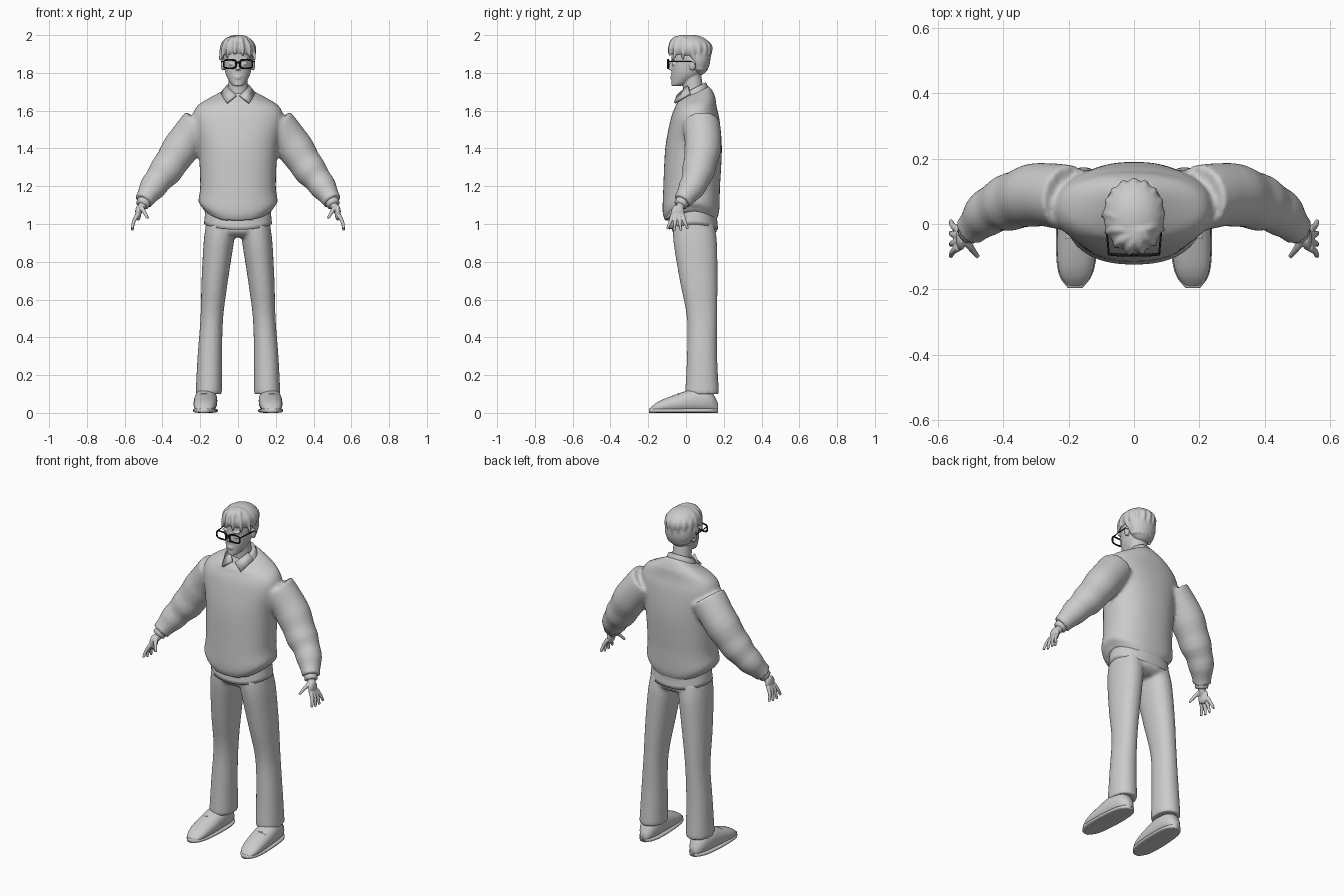
import bpy, bmesh, math
from mathutils import Matrix, Vector

if "Cube" in bpy.data.objects:
    bpy.data.objects.remove(bpy.data.objects["Cube"], do_unlink=True)

AXIS_X, AXIS_Y, AXIS_Z = Matrix.Identity(3)
SIDES = {"left": 1, "right": -1}


def material(name, value):
    colour = (value, value, value, 1)
    made = bpy.data.materials.new(name)
    made.use_nodes = True
    made.diffuse_color = colour
    made.node_tree.nodes["Principled BSDF"].inputs["Base Color"].default_value = colour
    return made


GREY = material("plain_grey", 0.6)
BLACK = material("frame_black", 0.01)


def clamp(value):
    return max(0, min(1, value))


def rounded(angle, power):
    """Point on a unit circle, squared off as the power drops below one."""
    return [math.copysign(abs(f) ** power, f) for f in (math.cos(angle), math.sin(angle))]


def resample(rings, steps=4):
    """Smooth spline through the ring values."""
    rings = [Vector(ring) for ring in rings]
    result = []
    for before, start, end, after in zip(rings[:1] + rings, rings, rings[1:], rings[2:] + rings[-1:]):
        leave, arrive = (end - before) / 2, (after - start) / 2
        for step in range(steps):
            t = step / steps
            blend = t * t * (3 - 2 * t)
            result.append(start.lerp(end, blend) + leave * t * (1 - t) ** 2 - arrive * t * t * (1 - t))
    return result + rings[-1:]


def loft(bm, rings, axis=None, ref=AXIS_Y, sides=28, power=1, side=1, ripple=0, lift=None):
    """Closed skin over (x, y, z, width, depth) rings, square to the axis or to the path."""
    rings = resample(rings)
    loops = []
    for i, (x, y, z, width, depth) in enumerate(rings):
        path = rings[min(i + 1, len(rings) - 1)].xyz - rings[max(i - 1, 0)].xyz
        along = axis or path.normalized()
        across = ref.cross(along).normalized()
        upward = along.cross(across)
        swell = 1 + ripple * math.sin(i * 1.6) * i / len(rings)
        loop = []
        for j in range(sides):
            c, s = rounded(math.tau * j / sides, power)
            point = Vector((x, y, z)) + (across * c * width + upward * s * depth) * swell
            if lift:
                point.z += lift(z, s)
            point.x *= side
            loop.append(bm.verts.new(point))
        loops.append(loop)
    faces = [bm.faces.new(loops[0]), bm.faces.new(loops[-1])]
    for low, high in zip(loops, loops[1:]):
        for j in range(sides):
            faces.append(bm.faces.new((low[j - 1], low[j], high[j], high[j - 1])))
    bmesh.ops.recalc_face_normals(bm, faces=faces)


def column(bm, profile, path, **options):
    """Upright loft of (z, width, depth) rows, centred where the path rule says."""
    rings = [(*path(z, depth), z, width, depth) for z, width, depth in profile]
    loft(bm, rings, axis=AXIS_Z, **options)


def limb(bm, points, start, end, falloff=1, **options):
    """Round tube whose radius runs from start to end."""
    rings = []
    for i, point in enumerate(points):
        radius = start + (end - start) * (i / (len(points) - 1)) ** falloff
        rings.append((*point, radius, radius))
    loft(bm, rings, **options)


def ball(bm, centre, size):
    place = Matrix.LocRotScale(Vector(centre), None, Vector(size))
    bmesh.ops.create_uvsphere(bm, u_segments=24, v_segments=16, radius=1, matrix=place)


def finish(bm, name, voxel=0):
    """Make one object, fused into a single soft skin when a voxel size is given."""
    mesh = bpy.data.meshes.new(name)
    bm.to_mesh(mesh)
    bm.free()
    mesh.materials.append(GREY)
    for face in mesh.polygons:
        face.use_smooth = True
    made = bpy.data.objects.new(name, mesh)
    bpy.context.scene.collection.objects.link(made)
    if voxel:
        fuse = made.modifiers.new("Fuse", 'REMESH')
        fuse.mode, fuse.voxel_size, fuse.use_smooth_shade = 'VOXEL', voxel, True
        made.modifiers.new("Soften", 'SMOOTH').iterations = 3
    return made


def wire(name, points, radius, cyclic=False):
    curve = bpy.data.curves.new(name, 'CURVE')
    curve.dimensions, curve.bevel_depth, curve.use_fill_caps = '3D', radius, True
    spline = curve.splines.new('POLY')
    spline.points.add(len(points) - 1)
    for target, point in zip(spline.points, points):
        target.co = (*point, 1)
    spline.use_cyclic_u = cyclic
    curve.materials.append(BLACK)
    bpy.context.scene.collection.objects.link(bpy.data.objects.new(name, curve))


# Sweater: body with a tilted neckline and bloused, dipping hem, and rumpled sleeves
def sweater_lift(z, s):
    return s * 0.03 * clamp((z - 1.6) * 10) - s * s * 0.06 * clamp((1.2 - z) * 10)


bm = bmesh.new()
column(bm, [(1.7, .07, .07), (1.66, .16, .1), (1.62, .22, .11), (1.55, .24, .13), (1.4, .21, .15),
            (1.2, .2, .15), (1.12, .21, .15), (1.09, .19, .14), (1.07, .18, .13)],
       lambda z, depth: (0, 0.05 * z - 0.03), sides=48, power=0.87, lift=sweater_lift)
for side in SIDES.values():
    limb(bm, [(.2, .08, 1.53), (.29, .09, 1.42), (.37, .07, 1.3), (.44, .04, 1.21), (.5, -.02, 1.12)],
         0.1, 0.05, falloff=2, ripple=0.07, side=side)
finish(bm, "sweater", 0.011)

# Shirt: tail below the sweater, and a collar that is higher at the nape
bm = bmesh.new()
column(bm, [(1.1, .17, .12), (1, .18, .13)], lambda z, depth: (0, 0.04),
       sides=48, power=0.9, lift=lambda z, s: -0.03 * s * s)
finish(bm, "shirt_tail")
bm = bmesh.new()
column(bm, [(1.67, .09, .08), (1.7, .08, .07), (1.72, .07, .06)], lambda z, depth: (0, 0.045),
       lift=lambda z, s: 0.03 * s)
finish(bm, "shirt_collar")

# Trousers: hips and two straight legs
bm = bmesh.new()
column(bm, [(1.1, .16, .12), (.98, .17, .12), (.95, .16, .11), (.93, .11, .08)],
       lambda z, depth: (0, 0.045), sides=48, power=0.9)
for side in SIDES.values():
    column(bm, [(1, .08, .11), (.9, .08, .115), (.7, .07, .1), (.5, .06, .08), (.3, .065, .08), (.1, .07, .09)],
           lambda z, depth: (0.155 - 0.065 * z * z, 0.085 - 0.09 * max(0, z - 0.5)),
           side=side, power=0.93)
finish(bm, "trousers", 0.01)


# Shoe shape from heel to toe: nearly even width, rounded ends, falling instep
def shoe_rings(sole):
    rings = []
    for i in range(15):
        f = i / 14
        end = max(0.15, 1 - (2 * f - 1) ** 6) ** 0.5
        width = end * (0.05 + 0.012 * math.sin(math.pi * f))
        height = end * (0.064 - 0.04 * clamp(1.6 * f - 0.6))
        y = 0.17 - 0.365 * f
        x = 0.165 + 0.015 * f
        if sole:
            rings.append((x, y, 0.012, width + 0.003, 0.012))
        else:
            rings.append((x, y, height, width, height))
    return rings


for name, side in SIDES.items():
    for part, sole in (("_shoe", False), ("_sole", True)):
        bm = bmesh.new()
        loft(bm, shoe_rings(sole), axis=-AXIS_Y, ref=AXIS_Z, side=side, power=0.6 if sole else 0.9)
        finish(bm, name + part)
    bm = bmesh.new()
    for row in range(3):
        arch = [(0.177 + 0.01 * k, -0.04 - 0.02 * row, 0.1 - 0.011 * row - 0.001 * k * k)
                for k in range(-3, 4)]
        limb(bm, arch, 0.005, 0.005, sides=8, side=side)
    finish(bm, name + "_laces")

    # Collar flap and shirt cuff
    bm = bmesh.new()
    flap = [(.01, -.045, 1.68), (.06, -.06, 1.64), (.09, .02, 1.69), (.06, .01, 1.73)]
    bm.faces.new([bm.verts.new((x * side, y, z)) for x, y, z in flap])
    plate = finish(bm, name + "_collar_flap").modifiers.new("Thickness", 'SOLIDIFY')
    plate.thickness, plate.offset = 0.012, 0
    bm = bmesh.new()
    limb(bm, [(.48, 0, 1.15), (.507, -.03, 1.1)], 0.04, 0.035, side=side)
    finish(bm, name + "_shirt_cuff")

    # Hand: wrist, palm, four fanned fingers and a thumb
    bm = bmesh.new()
    limb(bm, [(.49, -.02, 1.13), (.51, -.03, 1.09), (.53, -.045, 1.06)], 0.024, 0.018, side=side)
    ball(bm, (0.528 * side, -0.044, 1.06), (0.016, 0.036, 0.042))
    for finger in range(4):
        fan = 0.026 * (finger - 1.5)
        reach = 0.01 * abs(finger - 1.5)
        limb(bm, [(.535, fan * 0.7 - .044, 1.045), (.553, fan - .045, 1.01),
                  (.56, fan * 1.4 - .045, .96 + reach)], 0.012, 0.007, sides=12, side=side)
    limb(bm, [(.515, -.04, 1.09), (.5, -.07, 1.07), (.477, -.1, 1.03)],
         0.015, 0.007, ref=AXIS_X, sides=12, side=side)
    finish(bm, name + "_hand", 0.0035)

    # Glasses: rounded rim wrapping back to the temple
    rim = []
    for j in range(24):
        c, s = rounded(math.tau * j / 24, 0.5)
        rim.append((side * (0.043 + 0.033 * c), 0.003 * max(c, 0) - 0.095, 1.847 + 0.022 * s))
    wire(name + "_glasses_rim", rim, 0.0045, cyclic=True)
    wire(name + "_glasses_temple", [(side * .077, -.09, 1.86), (side * .088, .03, 1.86),
                                    (side * .085, .05, 1.845)], 0.003)
wire("glasses_bridge", [(-.011, -.095, 1.855), (.011, -.095, 1.855)], 0.0045)

# Head: skull with an even face plane, neck, nose, lips, lids, brows and ears
bm = bmesh.new()
column(bm, [(1.73, .02, .02), (1.74, .036, .04), (1.77, .055, .065), (1.8, .067, .08),
            (1.85, .075, .09), (1.9, .077, .095), (1.94, .06, .08)],
       lambda z, depth: (0, depth - 0.077))
limb(bm, [(0, .045, 1.65), (0, .03, 1.79)], 0.056, 0.05)
limb(bm, [(0, -.07, 1.87), (0, -.078, 1.84), (0, -.082, 1.815)], 0.008, 0.013, ref=AXIS_X, sides=16)
for z, width in ((1.781, .022), (1.771, .018)):
    ball(bm, (0, -0.073, z), (width, 0.01, 0.005))
for side in SIDES.values():
    ball(bm, (side * 0.032, -0.064, 1.847), (0.017, 0.012, 0.008))
    ball(bm, (side * 0.034, -0.066, 1.872), (0.024, 0.012, 0.005))
    ball(bm, (side * 0.08, 0.035, 1.842), (0.011, 0.018, 0.03))
finish(bm, "head", 0.0045)

# Hair: crown and nape masses, strands down the back, and a swept fringe
bm = bmesh.new()
ball(bm, (0, 0.025, 1.93), (0.093, 0.11, 0.072))
ball(bm, (0, 0.065, 1.88), (0.085, 0.065, 0.095))
for k in range(9):
    c, s = rounded(math.pi * k / 8, 1)
    limb(bm, [(c * .035, s * .04 + .02, 1.982), (c * .08, s * .095 + .03, 1.945),
              (c * .08, s * .08 + .04, 1.885), (c * .06, s * .035 + .07, 1.815)], 0.015, 0.01, sides=12)
for k in range(7):
    c, s = rounded(0.47 * k - 1.6, 1)
    limb(bm, [(.02, -.02, 1.982), (s * .055, .02 - c * .085, 1.973), (s * .085, .025 - c * .112, 1.935),
              (s * .095, .02 - c * .11, 1.9 - abs(s) * .035)], 0.02, 0.006, sides=12)
finish(bm, "hair", 0.0055)
